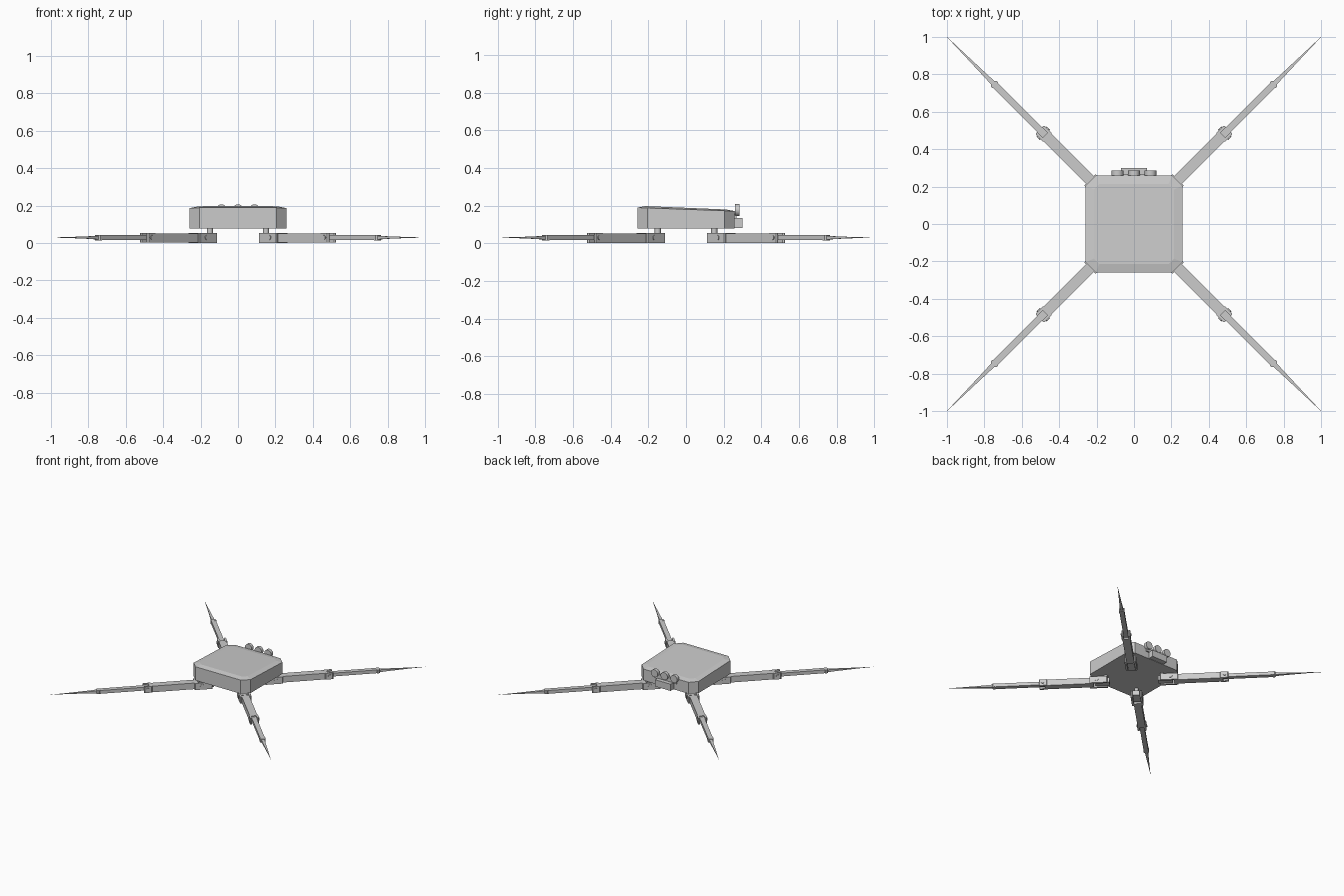
import bpy, bmesh, math
from mathutils import Matrix, Vector

if "Cube" in bpy.data.objects:
    bpy.data.objects.remove(bpy.data.objects["Cube"])

grey = bpy.data.materials.new("light grey")
grey.diffuse_color = (0.6, 0.6, 0.6, 1)
grey.use_nodes = True
grey.node_tree.nodes["Principled BSDF"].inputs["Base Color"].default_value = grey.diffuse_color
R2 = math.sqrt(2)


def finish(name, bm, matrix=Matrix()):
    bm.transform(matrix)
    bmesh.ops.recalc_face_normals(bm, faces=bm.faces)
    me = bpy.data.meshes.new(name)
    bm.to_mesh(me)
    bm.free()
    me.materials.append(grey)
    ob = bpy.data.objects.new(name, me)
    bpy.context.collection.objects.link(ob)
    return ob


def loft(name, rings, matrix=Matrix()):
    """Skin a stack of closed rings and cap both ends."""
    bm = bmesh.new()
    vs = [[bm.verts.new(p) for p in ring] for ring in rings]
    n = len(vs[0])
    for a, b in zip(vs, vs[1:]):
        for i in range(n):
            j = (i + 1) % n
            bm.faces.new((a[i], a[j], b[j], b[i]))
    bm.faces.new(vs[0])
    bm.faces.new(vs[-1])
    return finish(name, bm, matrix)


def section(x, hw, z0, z1):
    return [(x, -hw, z0), (x, hw, z0), (x, hw, z1), (x, -hw, z1)]


def box(name, x0, x1, y0, y1, z0, z1, matrix=Matrix(), bevel=0):
    bm = bmesh.new()
    size = Matrix.Diagonal((x1 - x0, y1 - y0, z1 - z0, 1))
    mid = Matrix.Translation(((x0 + x1) / 2, (y0 + y1) / 2, (z0 + z1) / 2))
    bmesh.ops.create_cube(bm, size=1, matrix=mid @ size)
    if bevel:
        upright = [e for e in bm.edges if abs(e.verts[0].co.z - e.verts[1].co.z) > 1e-4]
        bmesh.ops.bevel(bm, geom=upright, offset=bevel, segments=1, affect='EDGES')
    return finish(name, bm, matrix)


def cylinder(name, centre, radius, length, axis, matrix=Matrix(), sides=16):
    bm = bmesh.new()
    turn = Vector((0, 0, 1)).rotation_difference(Vector(axis)).to_matrix().to_4x4()
    bmesh.ops.create_cone(bm, cap_ends=True, segments=sides, radius1=radius, radius2=radius,
                          depth=length, matrix=Matrix.Translation(centre) @ turn)
    for f in bm.faces:
        f.smooth = len(f.verts) == 4
    for e in bm.edges:
        e.smooth = all(f.smooth for f in e.link_faces)
    return finish(name, bm, matrix)


# Body: octagonal shell with a bevelled lid sloping to the back
def octagon(h, c, z, slope=0):
    pts = [(h, -c), (h, c), (c, h), (-c, h), (-h, c), (-h, -c), (-c, -h), (c, -h)]
    return [(x, y, z - slope * (y + h)) for x, y in pts]


loft("body", [octagon(0.258, 0.205, 0.077), octagon(0.258, 0.205, 0.189, 0.036),
              octagon(0.215, 0.185, 0.197, 0.042)])

# Rear sensor unit with three discs
box("sensor_block", -0.07, 0.07, 0.25, 0.3, 0.08, 0.135)
box("sensor_bracket", -0.1, 0.1, 0.25, 0.268, 0.13, 0.168)
for i in (-1, 0, 1):
    cylinder("sensor_disc", (i * 0.088, 0.272, 0.176), 0.031, 0.026, (0, 1, 0), sides=24)

# Legs: built along +x from the centre, then turned to each diagonal
for k in range(4):
    m = Matrix.Rotation(math.radians(45 + 90 * k), 4, 'Z')
    # Hip
    cylinder("hip_post", (0.15 * R2, 0, 0.058), 0.016, 0.05, (0, 0, 1), m)
    box("hip_knuckle", 0.13 * R2, 0.205 * R2, -0.026, 0.026, 0.008, 0.048, m)
    for s in (-1, 1):
        a, b = sorted((s * 0.028, s * 0.043))
        box("hip_cheek", 0.14 * R2, 0.236 * R2, a, b, 0, 0.054, m, 0.004)
    cylinder("hip_pin", (0.197 * R2, 0, 0.03), 0.014, 0.094, (0, 1, 0), m)
    # Upper leg
    box("upper_leg", 0.215 * R2, 0.475 * R2, -0.029, 0.029, 0.002, 0.052, m)
    # Knee
    for s in (-1, 1):
        a, b = sorted((s * 0.018, s * 0.034))
        box("knee_cheek", 0.46 * R2, 0.505 * R2, a, b, 0.002, 0.053, m, 0.006)
    cylinder("knee_pin", (0.485 * R2, 0, 0.03), 0.012, 0.078, (0, 1, 0), m)
    # Lower leg and pointed foot
    box("lower_leg", 0.47 * R2, 0.745 * R2, -0.018, 0.018, 0.016, 0.043, m)
    box("ankle", 0.735 * R2, 0.755 * R2, -0.021, 0.021, 0.015, 0.044, m, 0.008)
    loft("foot_spike", [section(0.745 * R2, 0.013, 0.019, 0.04),
                        section(0.8 * R2, 0.01, 0.023, 0.036),
                        section(0.92 * R2, 0.004, 0.028, 0.032),
                        section(1.0 * R2, 0.0005, 0.0295, 0.0305)], m)
